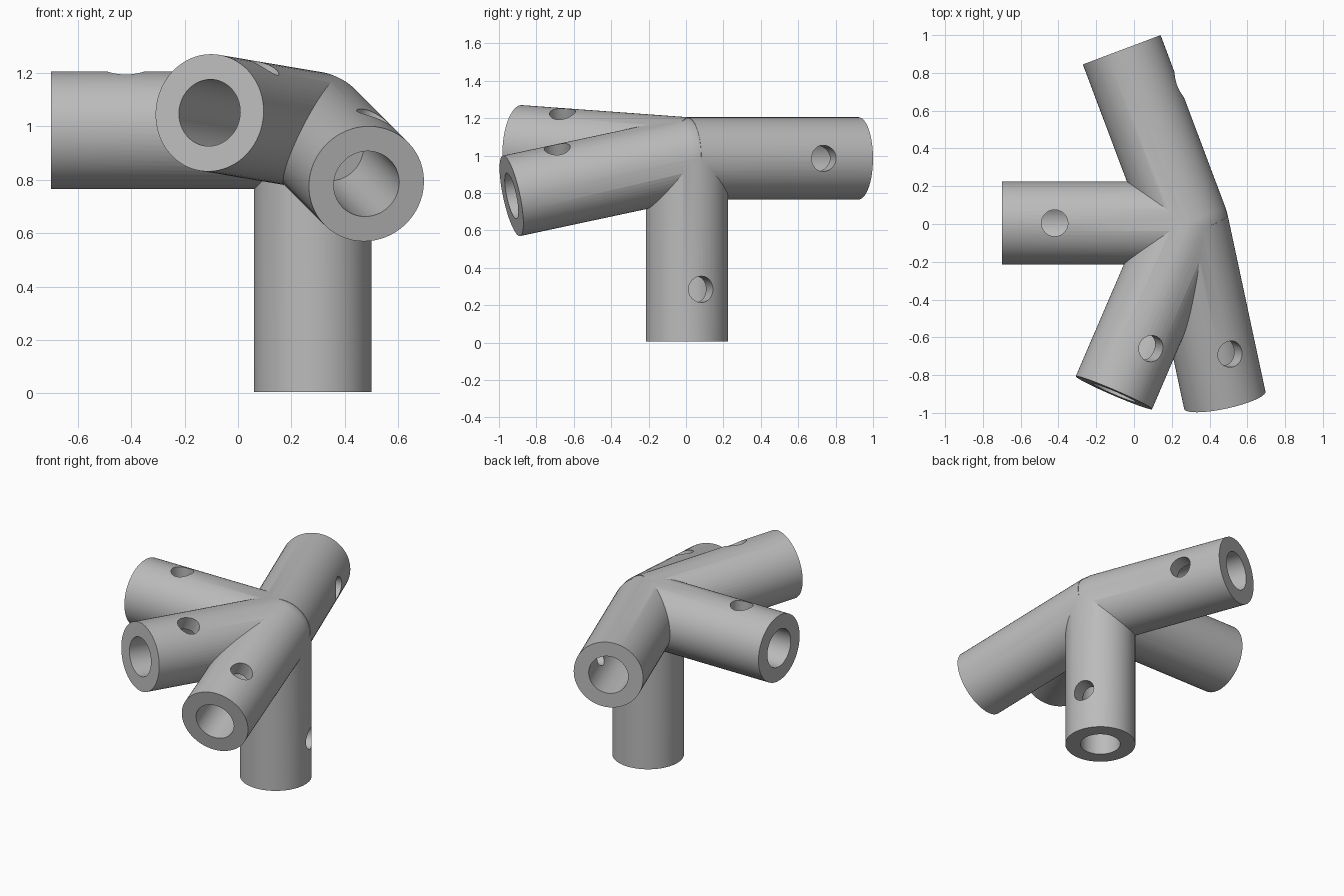
import bpy
import math
from mathutils import Vector

cube = bpy.data.objects.get("Cube")
if cube:
    bpy.data.objects.remove(cube, do_unlink=True)

HUB = Vector((0.28, 0.005, 0.985))
LENGTH, RADIUS = 0.98, 0.22
BORE_RADIUS, BORE_DEPTH = 0.125, 0.65
HOLE_RADIUS, HOLE_AT = 0.07, 0.70

grey = bpy.data.materials.new("plain grey")
grey.use_nodes = True
grey.diffuse_color = (0.5, 0.5, 0.5, 1)
grey.node_tree.nodes["Principled BSDF"].inputs["Base Color"].default_value = (0.5, 0.5, 0.5, 1)


def rod(name, start, end, radius, sides=64):
    axis = end - start
    bpy.ops.mesh.primitive_cylinder_add(vertices=sides, radius=radius, depth=axis.length,
                                        location=(start + end) / 2)
    ob = bpy.context.object
    ob.name = name
    ob.rotation_mode = 'QUATERNION'
    ob.rotation_quaternion = axis.to_track_quat('Z', 'Y')
    ob.data.materials.append(grey)
    return ob


def combine(target, tool, operation):
    mod = target.modifiers.new(operation.lower(), 'BOOLEAN')
    mod.operation = operation
    mod.solver = 'EXACT'
    mod.object = tool
    bpy.context.view_layer.objects.active = target
    bpy.ops.object.modifier_apply(modifier=mod.name)
    bpy.data.objects.remove(tool, do_unlink=True)


# Each socket: name, axis, side on which its screw hole opens
back_axis = Vector((-0.345, 0.917, 0)).normalized()
front_right_axis = Vector((-0.385, -0.895, 0.065)).normalized()
front_left_axis = Vector((0.2, -0.935, -0.2)).normalized()
outward = back_axis.cross(Vector((0, 0, 1)))
upward = front_right_axis.cross(front_left_axis).normalized()
sockets = [
    ("leg_socket", Vector((0, 0, -1)), outward),
    ("side_socket", Vector((-1, 0, 0)), Vector((0, 0, 1))),
    ("back_socket", back_axis, outward),
    ("front_right_socket", front_right_axis, upward),
    ("front_left_socket", front_left_axis, upward),
]

# Rounded hub core that closes the meeting point
bpy.ops.mesh.primitive_uv_sphere_add(segments=64, ring_count=32, radius=RADIUS - 0.002, location=HUB)
connector = bpy.context.object
connector.name = "tube_connector"
connector.data.materials.append(grey)

# Outer tubes
for name, axis, side in sockets:
    combine(connector, rod(name, HUB, HUB + axis * LENGTH, RADIUS), 'UNION')

# Bores and one-sided screw holes
for name, axis, side in sockets:
    bore = rod(name + "_bore", HUB + axis * (LENGTH - BORE_DEPTH),
               HUB + axis * (LENGTH + 0.1), BORE_RADIUS)
    combine(connector, bore, 'DIFFERENCE')
    mid = HUB + axis * HOLE_AT
    hole = rod(name + "_screw_hole", mid, mid + side * (RADIUS + 0.1), HOLE_RADIUS, 40)
    combine(connector, hole, 'DIFFERENCE')

bpy.ops.object.select_all(action='DESELECT')
connector.select_set(True)
bpy.context.view_layer.objects.active = connector
bpy.ops.object.shade_smooth_by_angle(angle=math.radians(25))
